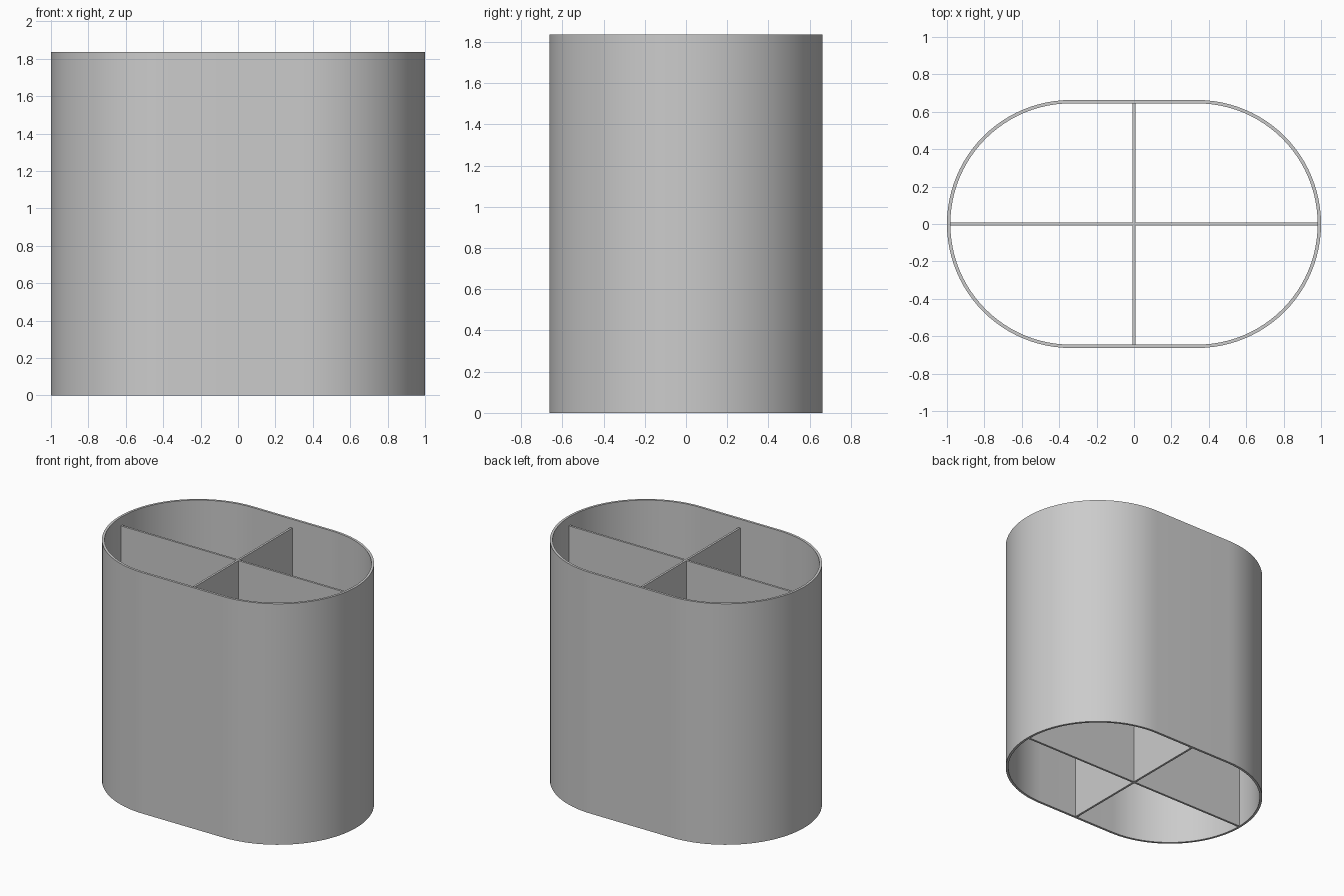
import bpy
import bmesh
from math import sin, cos, pi, radians

old = bpy.data.objects.get("Cube")
if old:
    bpy.data.objects.remove(old, do_unlink=True)

RADIUS = 0.663      # outer radius of the rounded ends
OFFSET = 0.337      # distance of each end's centre from the middle
WALL = 0.018
HEIGHT = 1.835
DIVIDER_HEIGHT = 1.77
DIVIDER = 0.016
STEPS = 48          # segments in each rounded end

grey = bpy.data.materials.new("plain grey")
grey.use_nodes = True
grey.diffuse_color = (0.6, 0.6, 0.6, 1)
grey.node_tree.nodes["Principled BSDF"].inputs["Base Color"].default_value = (0.6, 0.6, 0.6, 1)


def make_object(name, bm):
    bmesh.ops.recalc_face_normals(bm, faces=bm.faces)
    mesh = bpy.data.meshes.new(name)
    bm.to_mesh(mesh)
    bm.free()
    mesh.materials.append(grey)
    obj = bpy.data.objects.new(name, mesh)
    bpy.context.collection.objects.link(obj)
    return obj


def oblong(radius):
    """Outline with straight long sides and half-round ends."""
    points = []
    for side, start in ((1, -pi / 2), (-1, pi / 2)):
        for i in range(STEPS + 1):
            a = start + pi * i / STEPS
            points.append((side * OFFSET + radius * cos(a), radius * sin(a)))
    return points


# Open tube: outer and inner walls joined by a rim at both ends
bm = bmesh.new()
inner = RADIUS - WALL
rings = [[bm.verts.new((x, y, z)) for x, y in oblong(r)]
         for r, z in ((RADIUS, 0), (RADIUS, HEIGHT), (inner, HEIGHT), (inner, 0))]
for k, ring in enumerate(rings):
    nxt = rings[(k + 1) % len(rings)]
    for i in range(len(ring)):
        j = (i + 1) % len(ring)
        bm.faces.new((ring[i], ring[j], nxt[j], nxt[i]))
shell = make_object("outer_shell", bm)
bpy.ops.object.select_all(action='DESELECT')
shell.select_set(True)
bpy.context.view_layer.objects.active = shell
bpy.ops.object.shade_smooth_by_angle(angle=radians(30))

# Crossed dividers: a plus-shaped outline extruded up, ends sunk into the wall
bm = bmesh.new()
h = DIVIDER / 2
long_end = OFFSET + inner + WALL / 3
short_end = inner + WALL / 3
quarter = [(long_end, h), (h, h), (h, short_end)]
outline = (quarter + [(-x, y) for x, y in reversed(quarter)]
           + [(-x, -y) for x, y in quarter] + [(x, -y) for x, y in reversed(quarter)])
base = bm.faces.new([bm.verts.new((x, y, 0)) for x, y in outline])
top = bmesh.ops.extrude_face_region(bm, geom=[base], use_keep_orig=True)
bmesh.ops.translate(bm, vec=(0, 0, DIVIDER_HEIGHT),
                    verts=[g for g in top["geom"] if isinstance(g, bmesh.types.BMVert)])
make_object("crossed_dividers", bm)
